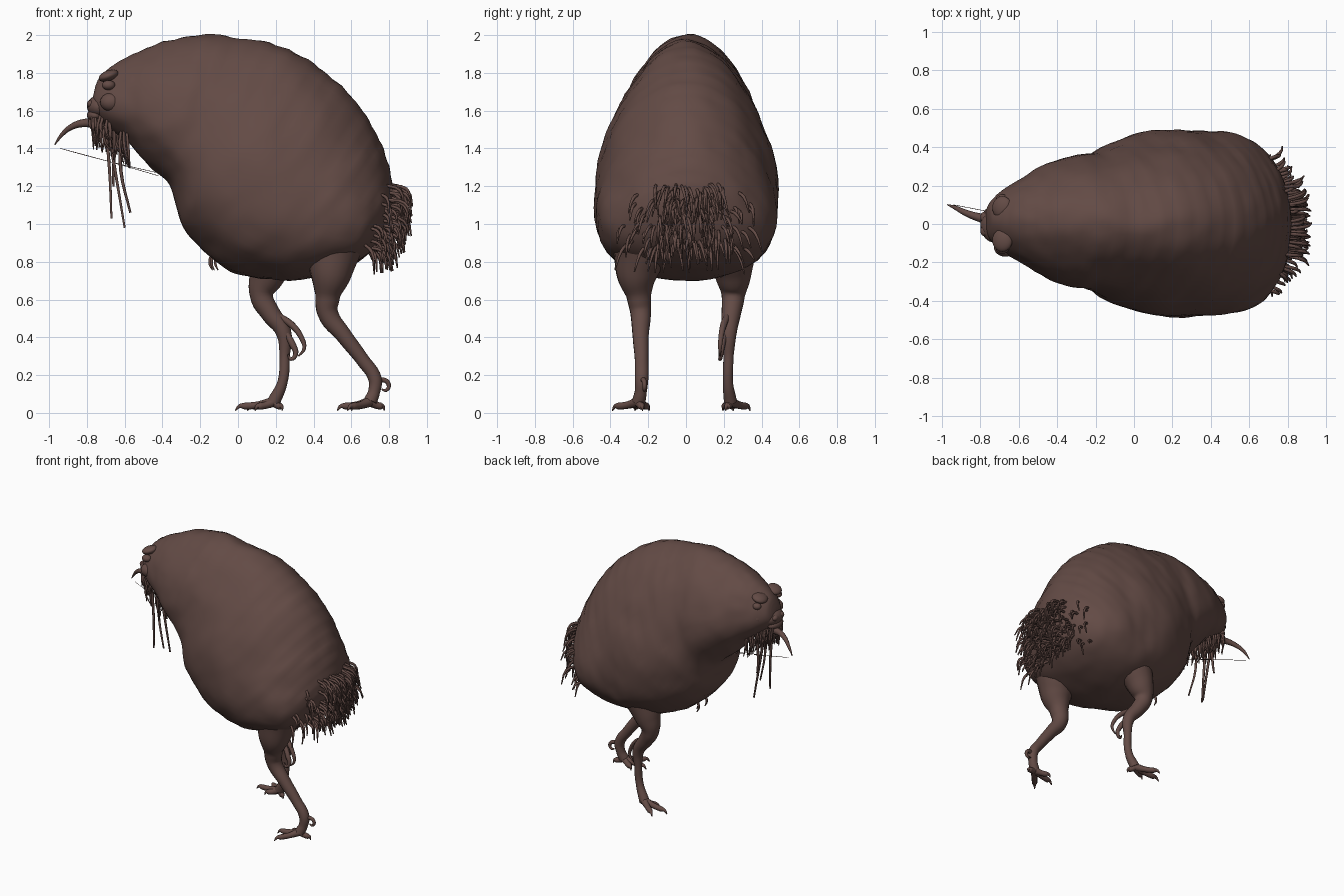
import bpy, bmesh, math, random
from mathutils import Vector, noise
from mathutils.bvhtree import BVHTree

random.seed(4)
if "Cube" in bpy.data.objects:
    bpy.data.objects.remove(bpy.data.objects["Cube"])

brown = bpy.data.materials.new("dark brown skin")
brown.use_nodes = True
colour = (0.125, 0.07, 0.06, 1)
brown.diffuse_color = colour
brown.node_tree.nodes["Principled BSDF"].inputs["Base Color"].default_value = colour


def link(name, data):
    obj = bpy.data.objects.new(name, data)
    bpy.context.collection.objects.link(obj)
    data.materials.append(brown)
    return obj


def activate(obj):
    bpy.ops.object.select_all(action="DESELECT")
    obj.select_set(True)
    bpy.context.view_layer.objects.active = obj


def tubes(name, paths, sides=2, steps=4):
    """Tapered tubes; each path is a list of (x, y, z, radius)."""
    curve = bpy.data.curves.new(name, "CURVE")
    curve.dimensions = "3D"
    curve.bevel_depth = 1
    curve.bevel_resolution = sides
    curve.resolution_u = steps
    curve.use_fill_caps = True
    for path in paths:
        spline = curve.splines.new("BEZIER")
        spline.bezier_points.add(len(path) - 1)
        for point, (x, y, z, r) in zip(spline.bezier_points, path):
            point.co = (x, y, z)
            point.radius = r
            point.handle_left_type = point.handle_right_type = "AUTO"
    obj = link(name, curve)
    activate(obj)
    bpy.ops.object.convert(target="MESH")
    bpy.ops.object.shade_smooth()
    return obj


def blob(name, centre, size, tilt=0):
    bm = bmesh.new()
    bmesh.ops.create_uvsphere(bm, u_segments=20, v_segments=12, radius=1)
    mesh = bpy.data.meshes.new(name)
    bm.to_mesh(mesh)
    bm.free()
    obj = link(name, mesh)
    obj.location, obj.scale = centre, size
    obj.rotation_euler.y = tilt
    mesh.shade_smooth()
    return obj


def spline_mix(a, b, c, d, t):
    return 0.5 * (2 * b + (c - a) * t + (2 * a - 5 * b + 4 * c - d) * t ** 2
                  + (3 * b - a - 3 * c + d) * t ** 3)


# Body: egg-shaped sections, each as back x, z, belly x, z and half width
SECTIONS = [Vector(s) for s in (
    (-.755, 1.73, -.775, 1.64, .04), (-.73, 1.78, -.765, 1.59, .09),
    (-.66, 1.84, -.70, 1.52, .16), (-.55, 1.90, -.59, 1.44, .225),
    (-.40, 1.96, -.49, 1.33, .29), (-.20, 2.0, -.37, 1.22, .335),
    (.0, 1.98, -.33, 1.10, .355), (.20, 1.95, -.29, .97, .41),
    (.40, 1.85, -.18, .85, .46), (.55, 1.73, -.04, .75, .48),
    (.68, 1.57, .12, .71, .475), (.76, 1.42, .30, .70, .46),
    (.81, 1.25, .50, .74, .41), (.82, 1.12, .64, .80, .30),
    (.80, 1.0, .74, .89, .13))]
STEPS, AROUND = 6, 56
bm = bmesh.new()
rings = []
last = len(SECTIONS) - 1
for i in range(last * STEPS + 1):
    k = min(i // STEPS, last - 1)
    near = [SECTIONS[min(max(k + n, 0), last)] for n in (-1, 0, 1, 2)]
    tx, tz, bx, bz, w = spline_mix(*near, i / STEPS - k)
    top, low = Vector((tx, 0, tz)), Vector((bx, 0, bz))
    mid, half = (top + low) / 2, (top - low) / 2
    lean = .02 * max(0, min(1, (.3 - mid.x)))
    ring = []
    for j in range(AROUND):
        a = math.tau * j / AROUND
        c, s = math.cos(a), math.sin(a)
        p = mid + half * c + Vector((0, w * s * (1 - .2 * c) + lean, 0))
        # Lumpy skin and shallow folds across the back
        out = (p - mid).normalized()
        bump = .014 * noise.noise(p * 5) + .007 * noise.noise(p * 13)
        fold = .003 * math.sin(i * 1.9) * max(0, c) * min(1, w * 2)
        ring.append(bm.verts.new(p + out * (bump * min(1, w * 4) + fold)))
    rings.append(ring)
for r, q in zip(rings, rings[1:]):
    for j in range(AROUND):
        n = (j + 1) % AROUND
        bm.faces.new((r[j], r[n], q[n], q[j]))
bm.faces.new(rings[0])
bm.faces.new(rings[-1])
bmesh.ops.recalc_face_normals(bm, faces=bm.faces)
skin = BVHTree.FromBMesh(bm)
mesh = bpy.data.meshes.new("body")
bm.to_mesh(mesh)
bm.free()
link("body", mesh)
mesh.shade_smooth()

# Face: muzzle, lips, brows and eyes
blob("muzzle", (-.735, 0, 1.62), (.065, .095, .06), .3)
blob("upper_lip", (-.755, 0, 1.575), (.045, .075, .035))
for side, y in (("left", -1), ("right", 1)):
    blob(side + "_brow", (-.685, y * .085, 1.785), (.055, .06, .028), -.35)
    blob(side + "_eye", (-.685, y * .125, 1.735), (.035, .03, .026))
    blob(side + "_cheek", (-.67, y * .12, 1.645), (.06, .05, .05))
    blob(side + "_nostril", (-.775, y * .035, 1.635), (.025, .03, .022))

# Beak bends down and to one side
tubes("beak", [[(-.74, .02, 1.53, .03), (-.81, .035, 1.535, .022),
                (-.88, .06, 1.515, .016), (-.93, .085, 1.475, .011),
                (-.97, .10, 1.42, .003)]], 4, 8)

# Mouth fringe, long whiskers and stray threads
fringe = []
for n in range(80):
    x, y = random.uniform(-.775, -.58), random.uniform(-.14, .14)
    y *= (x + .9) / .3
    z = 1.58 - max(0, x + .74) * .65
    drop = random.uniform(.09, .19)
    fringe.append([(x, y, z, .008),
                   (x + random.uniform(-.02, .01), y * 1.15, z - drop * .5, .008),
                   (x + random.uniform(-.01, .03), y * 1.1, z - drop, .003)])
tubes("mouth_fringe", fringe, 1, 3)
tubes("long_whiskers", [
    [(x, y, 1.52, .011), (x + bend, y, 1.28, .009), (end, y * 1.2, low, .006)]
    for x, y, bend, end, low in ((-.70, -.05, .02, -.67, 1.03), (-.69, .03, .04, -.60, .98),
                                 (-.62, -.07, .0, -.57, 1.06), (-.64, .07, -.02, -.66, 1.2))], 1)
tubes("stray_threads", [[(-.94, .10, 1.40, .0015), (-.68, .05, 1.33, .0015), (-.42, 0, z, .0015)]
                        for z in (1.27, 1.255)], 0, 2)

# Legs: the left one strides back, the right one steps forward
tubes("front_leg", [[(.20, .24, .84, .13), (.15, .25, .72, .095), (.125, .25, .62, .062),
                     (.17, .24, .53, .052), (.24, .228, .43, .042), (.247, .225, .30, .027),
                     (.235, .222, .16, .027), (.19, .235, .06, .035)]], 6, 6)
tubes("rear_leg", [[(.50, -.24, .85, .15), (.49, -.26, .73, .11), (.475, -.25, .62, .066),
                    (.475, -.24, .53, .055), (.56, -.24, .41, .043), (.66, -.235, .28, .036),
                    (.725, -.235, .18, .036), (.72, -.24, .11, .032), (.70, -.25, .06, .036)]], 6, 6)


def foot(name, heel, tips):
    x, y, z = heel
    toes = []
    for tx, ty in tips:
        dx, dy = tx - x, ty - y
        toes.append([(x, y, z, .028), (x + dx * .4, y + dy * .4, .042, .02),
                     (x + dx * .75, y + dy * .75, .036, .019),
                     (x + dx * .88, y + dy * .88, .036, .011), (tx, ty, .012, .003)])
    tubes(name, toes, 3)


foot("front_foot", (.19, .235, .06), ((-.015, .25), (.05, .34), (.09, .195), (.235, .21)))
foot("rear_foot", (.70, -.25, .06), ((.525, -.27), (.58, -.39), (.60, -.195), (.775, -.23)))

# Curled hind claws
tubes("front_spurs", [
    [(.20, .225, .52, .018), (.28, .20, .47, .018), (.335, .185, .40, .014),
     (.35, .18, .34, .01), (.32, .18, .30, .004)],
    [(.25, .21, .43, .016), (.29, .19, .36, .018), (.305, .185, .31, .013),
     (.28, .18, .285, .01), (.265, .18, .31, .004)]], 3)
tubes("rear_spur", [[(.72, -.235, .15, .018), (.765, -.225, .175, .014), (.798, -.22, .15, .012),
                     (.785, -.22, .12, .009), (.76, -.22, .125, .004)]], 3)

# Tail tuft: drooping quills rooted on the rump
quills = []
while len(quills) < 210:
    y, z = random.gauss(0, .17), random.uniform(.86, 1.22)
    if abs(y) > .39 or z > 1.25 - y * y:
        continue
    hit, normal, *_ = skin.ray_cast(Vector((2, y, z)), Vector((-1, 0, 0)))
    if not hit or hit.x < .6:
        continue
    out = random.uniform(.035, .11) * (1 if abs(y) < .22 else .6)
    fall = random.uniform(.05, .14)
    sway = random.uniform(-.035, .035)
    a = hit - normal * .015
    b = hit + Vector((out * .75, y * .06 + sway * .4, -fall * .25))
    c = hit + Vector((out, y * .12 + sway, -fall))
    quills.append([(*a, .009), (*b, .009), (*c, .004)])
tubes("tail_tuft", quills, 1, 3)

# Small bristles under the chest
tubes("belly_bristles", [[(x, y, .84, .01), (x - .01, y, .79, .008), (x + .005, y, .755, .003)]
                         for x, y in ((-.13, -.05), (-.11, .02), (-.14, .06))], 1)
